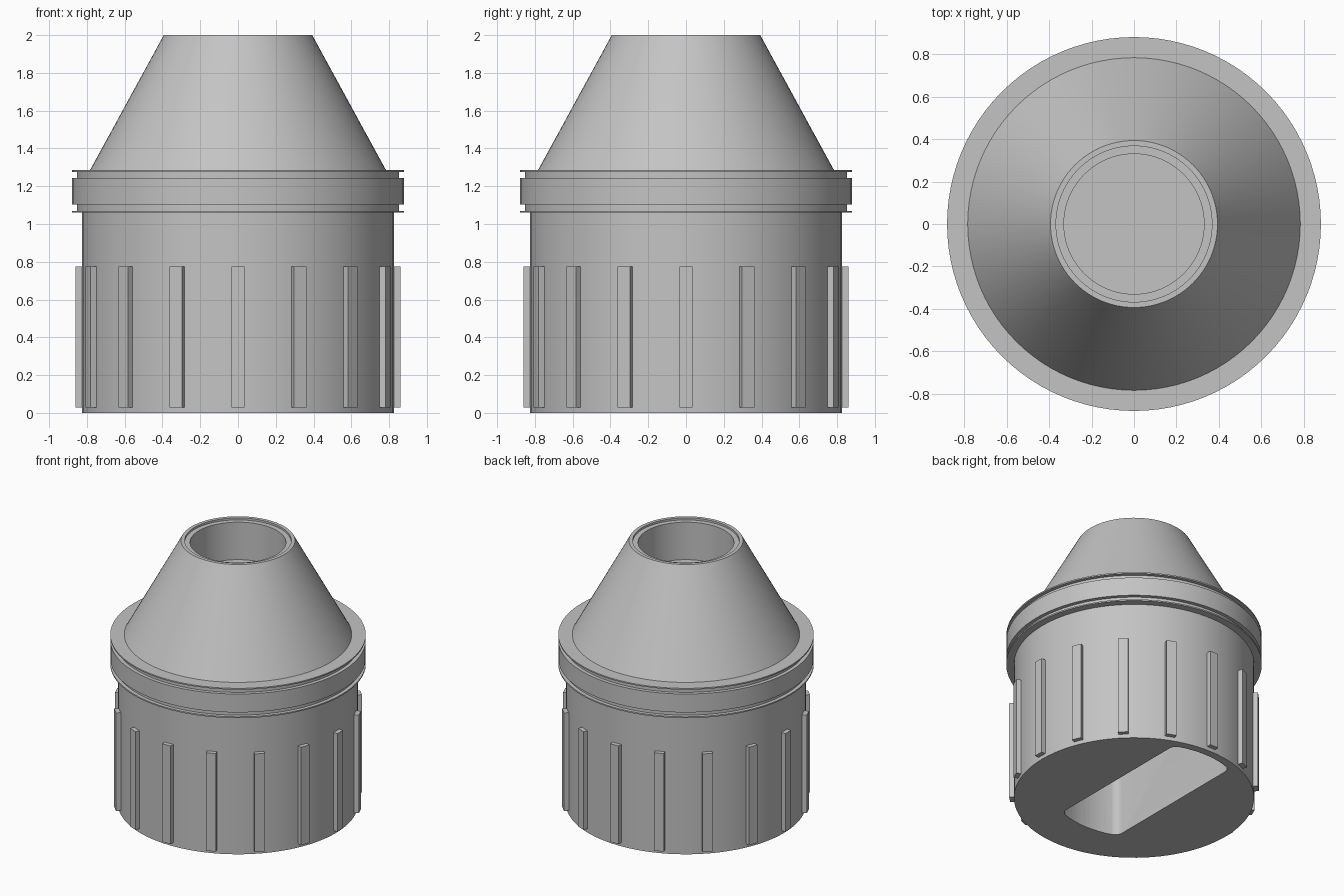
import bpy, bmesh, math
from mathutils import Matrix, Vector

old = bpy.data.objects.get("Cube")
if old:
    bpy.data.objects.remove(old, do_unlink=True)

grey = bpy.data.materials.new("plain grey")
grey.use_nodes = True
colour = (0.55, 0.55, 0.55, 1)
grey.diffuse_color = colour
grey.node_tree.nodes["Principled BSDF"].inputs["Base Color"].default_value = colour


def make_object(name, bm):
    bmesh.ops.recalc_face_normals(bm, faces=bm.faces)
    mesh = bpy.data.meshes.new(name)
    bm.to_mesh(mesh)
    bm.free()
    mesh.materials.append(grey)
    obj = bpy.data.objects.new(name, mesh)
    bpy.context.collection.objects.link(obj)
    return obj


def select(obj):
    bpy.ops.object.select_all(action="DESELECT")
    obj.select_set(True)
    bpy.context.view_layer.objects.active = obj


def lathe(name, profile, steps=96):
    """Spin a (radius, height) profile whose ends lie on the axis."""
    bm = bmesh.new()
    verts = [bm.verts.new((r, 0, z)) for r, z in profile]
    edges = [bm.edges.new(pair) for pair in zip(verts, verts[1:])]
    bmesh.ops.spin(bm, geom=verts + edges, cent=(0, 0, 0), axis=(0, 0, 1),
                   angle=math.tau, steps=steps, use_merge=True)
    bmesh.ops.remove_doubles(bm, verts=bm.verts, dist=0.0001)
    return make_object(name, bm)


# Body, grooved collar, cone and the bore in its tip
body = lathe("body", [
    (0, 0), (0.827, 0), (0.827, 1.06),
    (0.88, 1.06), (0.88, 1.07), (0.853, 1.07), (0.853, 1.103),
    (0.88, 1.103), (0.88, 1.243), (0.853, 1.243), (0.853, 1.276),
    (0.88, 1.276), (0.88, 1.286), (0.783, 1.286),
    (0.393, 2), (0.367, 2), (0.367, 1.985), (0.33, 1.985),
    (0.33, 1.7), (0, 1.7)])

# Blind slot in the base: straight sides, arched ends, rounded corners
half, radius, centre_y, depth = 0.25, 0.645, 0.125, 1.0
reach = math.asin(half / radius)
outline = []
for side in (1, -1):
    for i in range(13):
        a = reach * (1 - i / 6)
        outline.append((side * radius * math.sin(a),
                        centre_y + side * radius * math.cos(a)))
bm = bmesh.new()
face = bm.faces.new([bm.verts.new((x, y, -0.1)) for x, y in outline])
ext = bmesh.ops.extrude_face_region(bm, geom=[face])
tops = [v for v in ext["geom"] if isinstance(v, bmesh.types.BMVert)]
bmesh.ops.translate(bm, verts=tops, vec=Vector((0, 0, depth + 0.1)))
corners = [e for e in bm.edges
           if abs(e.verts[0].co.z - e.verts[1].co.z) > 0.5
           and abs(e.verts[0].co.x) > half - 0.001]
bmesh.ops.bevel(bm, geom=corners, offset=0.04, segments=5, profile=0.5,
                affect="EDGES", clamp_overlap=False)
cutter = make_object("slot_cutter", bm)
cutter.hide_render = True

cut = body.modifiers.new("slot", "BOOLEAN")
cut.operation = "DIFFERENCE"
cut.solver = "EXACT"
cut.object = cutter
select(body)
bpy.ops.object.modifier_apply(modifier=cut.name)
bpy.data.objects.remove(cutter, do_unlink=True)
bpy.ops.object.shade_smooth_by_angle(angle=math.radians(25))

# Grip ribs around the body
count = 16
bm = bmesh.new()
for i in range(count):
    place = (Matrix.Rotation(math.tau * i / count, 4, "Z")
             @ Matrix.Translation((0.83, 0, 0.402))
             @ Matrix.Diagonal((0.06, 0.07, 0.745, 1)))
    bmesh.ops.create_cube(bm, size=1, matrix=place)
make_object("grip_ribs", bm)
